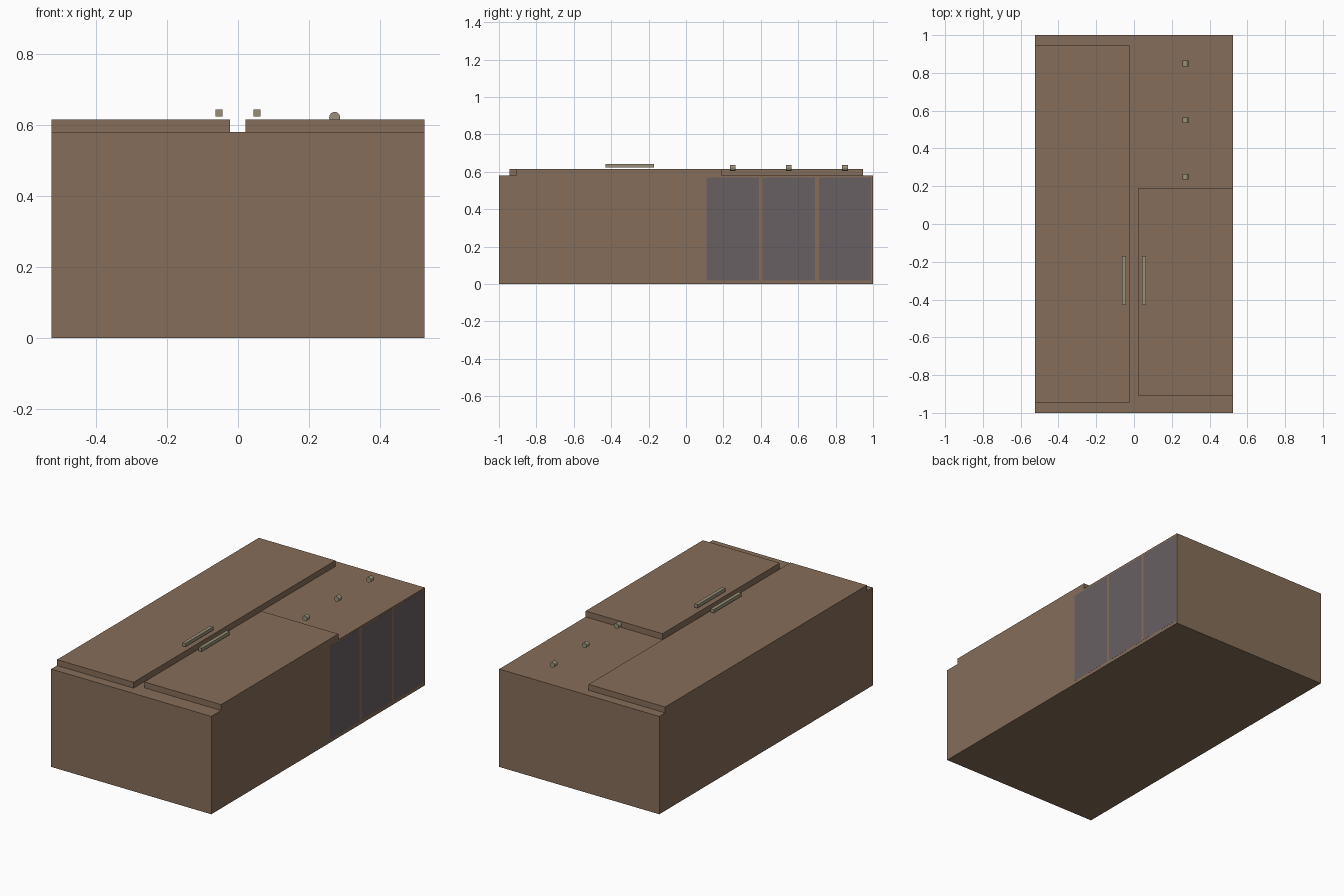
import bpy, math

if "Cube" in bpy.data.objects:
    bpy.data.objects.remove(bpy.data.objects["Cube"])


def material(name, rgb):
    m = bpy.data.materials.new(name)
    m.diffuse_color = (*rgb, 1)
    m.use_nodes = True
    m.node_tree.nodes["Principled BSDF"].inputs["Base Color"].default_value = m.diffuse_color
    return m


wood = material("wood", (0.24, 0.155, 0.10))
metal = material("aged_metal", (0.32, 0.28, 0.19))
drawer_mat = material("drawer_lining", (0.14, 0.115, 0.125))


def box(name, x, y, z, mat):
    """Box from (min, max) ranges on each axis."""
    bpy.ops.mesh.primitive_cube_add(size=1, location=[(a + b) / 2 for a, b in (x, y, z)])
    ob = bpy.context.object
    ob.name = name
    ob.scale = [b - a for a, b in (x, y, z)]
    bpy.ops.object.transform_apply(location=False, rotation=False, scale=True)
    ob.data.materials.append(mat)
    return ob


# Wardrobe carcass lying on its back
box("carcass", (-0.525, 0.525), (-1, 1), (0, 0.58), wood)

# Tall left door and short right door
box("tall_door", (-0.525, -0.023), (-0.945, 0.945), (0.578, 0.615), wood)
box("short_door", (0.021, 0.525), (-0.908, 0.19), (0.578, 0.615), wood)

# Bar handles either side of the middle gap
for side, s in (("left", -1), ("right", 1)):
    cx = s * 0.053
    box(side + "_handle", (cx - 0.01, cx + 0.01), (-0.43, -0.17), (0.623, 0.643), metal)

# Three drawers flush with the right side, each with a small round knob
for i, y in enumerate((0.25, 0.55, 0.85), 1):
    box(f"drawer_{i}", (0.022, 0.5254), (y - 0.14, y + 0.14), (0.02, 0.57), drawer_mat)
    bpy.ops.mesh.primitive_cylinder_add(vertices=16, radius=0.0155, depth=0.03,
                                        location=(0.272, y, 0.621),
                                        rotation=(math.pi / 2, 0, 0))
    knob = bpy.context.object
    knob.name = f"drawer_knob_{i}"
    knob.data.materials.append(metal)
    bpy.ops.object.shade_smooth_by_angle()
